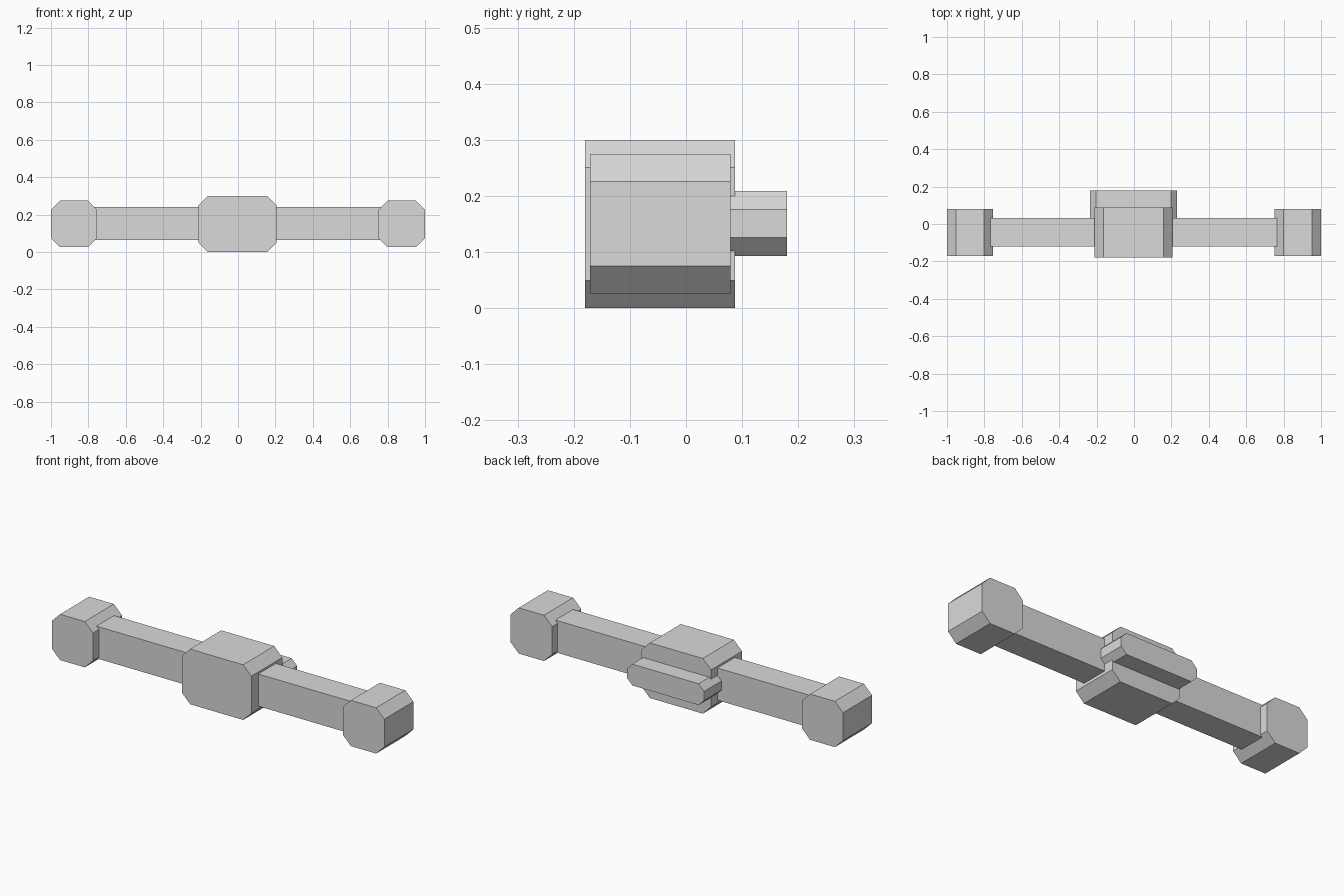
import bpy
import bmesh

if "Cube" in bpy.data.objects:
    bpy.data.objects.remove(bpy.data.objects["Cube"])

grey = bpy.data.materials.new("light_grey")
grey.diffuse_color = (0.7, 0.7, 0.7, 1)
grey.use_nodes = True
grey.node_tree.nodes["Principled BSDF"].inputs["Base Color"].default_value = grey.diffuse_color


def block(name, x, y, z, cut=0.0):
    """Box between x, y, z ranges, with the corners of its front profile cut off."""
    (x0, x1), (y0, y1), (z0, z1) = x, y, z
    if cut:
        profile = [(x0 + cut, z0), (x1 - cut, z0), (x1, z0 + cut), (x1, z1 - cut),
                   (x1 - cut, z1), (x0 + cut, z1), (x0, z1 - cut), (x0, z0 + cut)]
    else:
        profile = [(x0, z0), (x1, z0), (x1, z1), (x0, z1)]
    bm = bmesh.new()
    face = bm.faces.new([bm.verts.new((px, y0, pz)) for px, pz in profile])
    ext = bmesh.ops.extrude_face_region(bm, geom=[face], use_keep_orig=True)
    verts = [v for v in ext["geom"] if isinstance(v, bmesh.types.BMVert)]
    bmesh.ops.translate(bm, verts=verts, vec=(0, y1 - y0, 0))
    bmesh.ops.recalc_face_normals(bm, faces=bm.faces)
    mesh = bpy.data.meshes.new(name)
    bm.to_mesh(mesh)
    bm.free()
    mesh.materials.append(grey)
    obj = bpy.data.objects.new(name, mesh)
    bpy.context.collection.objects.link(obj)
    return obj


# Long bar joining the blocks
block("bar", (-0.82, 0.82), (-0.12, 0.031), (0.065, 0.24))

# Central block
block("centre_block", (-0.211, 0.206), (-0.18, 0.087), (0.0, 0.3), 0.049)

# Smaller block on the back
block("back_block", (-0.235, 0.23), (0.03, 0.18), (0.093, 0.209), 0.033)

# End blocks
block("left_end_block", (-1.0, -0.753), (-0.171, 0.079), (0.026, 0.275), 0.049)
block("right_end_block", (0.75, 1.0), (-0.171, 0.079), (0.026, 0.275), 0.049)
